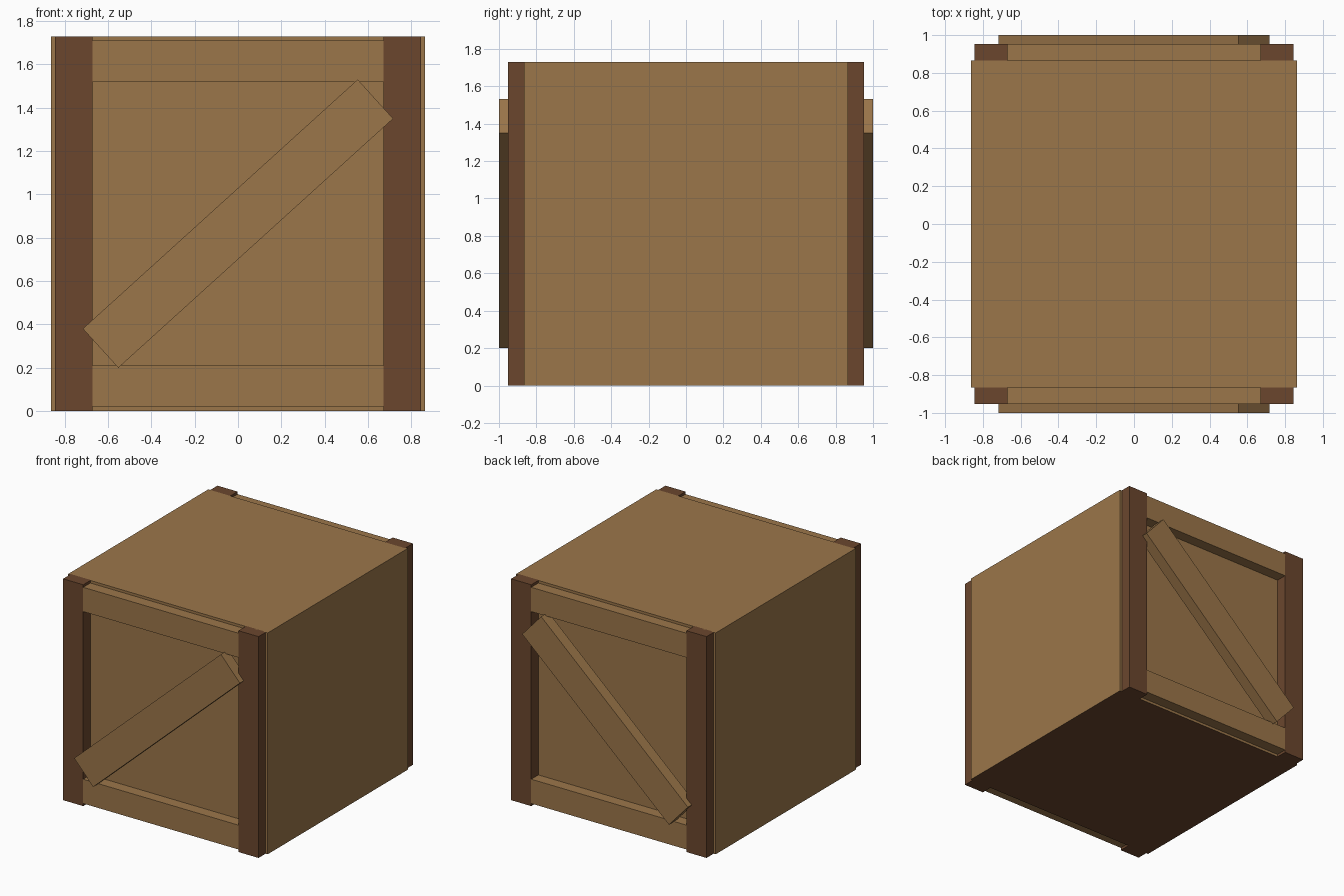
import bpy, math

cube = bpy.data.objects.get("Cube")
if cube:
    bpy.data.objects.remove(cube, do_unlink=True)


def make_material(name, colour):
    mat = bpy.data.materials.new(name)
    mat.use_nodes = True
    mat.diffuse_color = colour
    mat.node_tree.nodes["Principled BSDF"].inputs["Base Color"].default_value = colour
    return mat


wood = make_material("light wood", (0.33, 0.182, 0.068, 1))
dark = make_material("dark wood", (0.147, 0.062, 0.027, 1))


def box(name, centre, size, mat, tilt=0):
    bpy.ops.mesh.primitive_cube_add(size=1, location=centre, rotation=(0, tilt, 0))
    obj = bpy.context.object
    obj.name = name
    obj.scale = size
    obj.data.materials.append(mat)
    return obj


HEIGHT = 1.73
MID = HEIGHT / 2

# Crate body with a dark underside
body = box("crate_body", (0, 0, MID), (1.725, 1.73, HEIGHT), wood)
body.data.materials.append(dark)
for face in body.data.polygons:
    if face.normal.z < -0.5:
        face.material_index = 1

# Frame and brace on the front and back
for end, s in (("front", -1), ("back", 1)):
    for side, x in (("right", -1), ("left", 1)):
        box(f"{end}_{side}_post", (x * 0.758, s * 0.905, MID),
            (0.174, 0.096, HEIGHT), dark)
    for level, z in (("bottom", 0.115), ("top", HEIGHT - 0.115)):
        box(f"{end}_{level}_rail", (0, s * 0.905, z), (1.345, 0.096, 0.19), wood)
    box(f"{end}_brace", (0, s * 0.955, MID), (1.713, 0.09, 0.244), wood,
        tilt=-math.radians(42.2))
